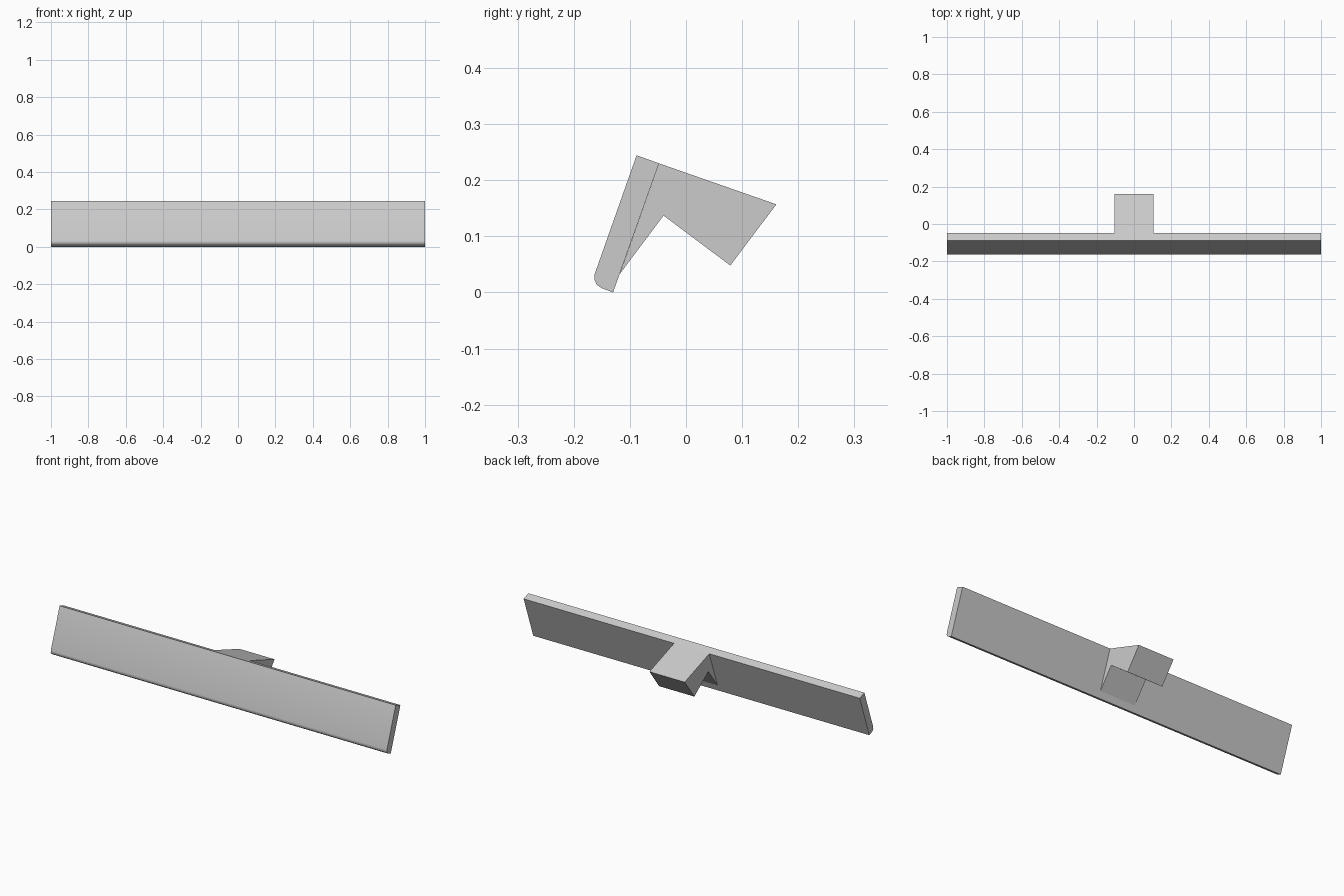
import bpy, bmesh, math

cube = bpy.data.objects.get("Cube")
if cube:
    bpy.data.objects.remove(cube, do_unlink=True)

# Single flat grey
grey = bpy.data.materials.new("light_grey")
grey.use_nodes = True
grey.diffuse_color = (0.6, 0.6, 0.6, 1)
grey.node_tree.nodes["Principled BSDF"].inputs["Base Color"].default_value = (0.6, 0.6, 0.6, 1)


def extrude_profile(name, profile, half_width, round_corner=None, radius=0.0):
    """Extrude a (y, z) profile along x, optionally rounding one corner."""
    bm = bmesh.new()
    face = bm.faces.new([bm.verts.new((-half_width, y, z)) for y, z in profile])
    ext = bmesh.ops.extrude_face_region(bm, geom=[face])
    moved = [g for g in ext["geom"] if isinstance(g, bmesh.types.BMVert)]
    bmesh.ops.translate(bm, verts=moved, vec=(2 * half_width, 0, 0))
    if round_corner:
        edges = [e for e in bm.edges
                 if all(math.dist(v.co.yz, round_corner) < 1e-4 for v in e.verts)]
        bmesh.ops.bevel(bm, geom=edges, offset=radius, segments=3,
                        profile=0.5, affect='EDGES')
    bmesh.ops.recalc_face_normals(bm, faces=bm.faces)
    mesh = bpy.data.meshes.new(name)
    bm.to_mesh(mesh)
    bm.free()
    mesh.materials.append(grey)
    obj = bpy.data.objects.new(name, mesh)
    bpy.context.collection.objects.link(obj)
    bpy.ops.object.select_all(action='DESELECT')
    obj.select_set(True)
    bpy.context.view_layer.objects.active = obj
    bpy.ops.object.shade_smooth_by_angle(angle=math.radians(35))
    return obj


# Long leaning board with a rounded lower front edge
top_back = (-0.048, 0.230)
lower_front = (-0.169, 0.015)
extrude_profile("board",
                [(-0.088, 0.2445), top_back, (-0.130, 0.0), lower_front],
                1.0, lower_front, 0.019)

# Angled bracket behind the middle of the board
extrude_profile("bracket",
                [top_back, (0.161, 0.157), (0.079, 0.048),
                 (-0.040, 0.137), (-0.118, 0.033)],
                0.105)
